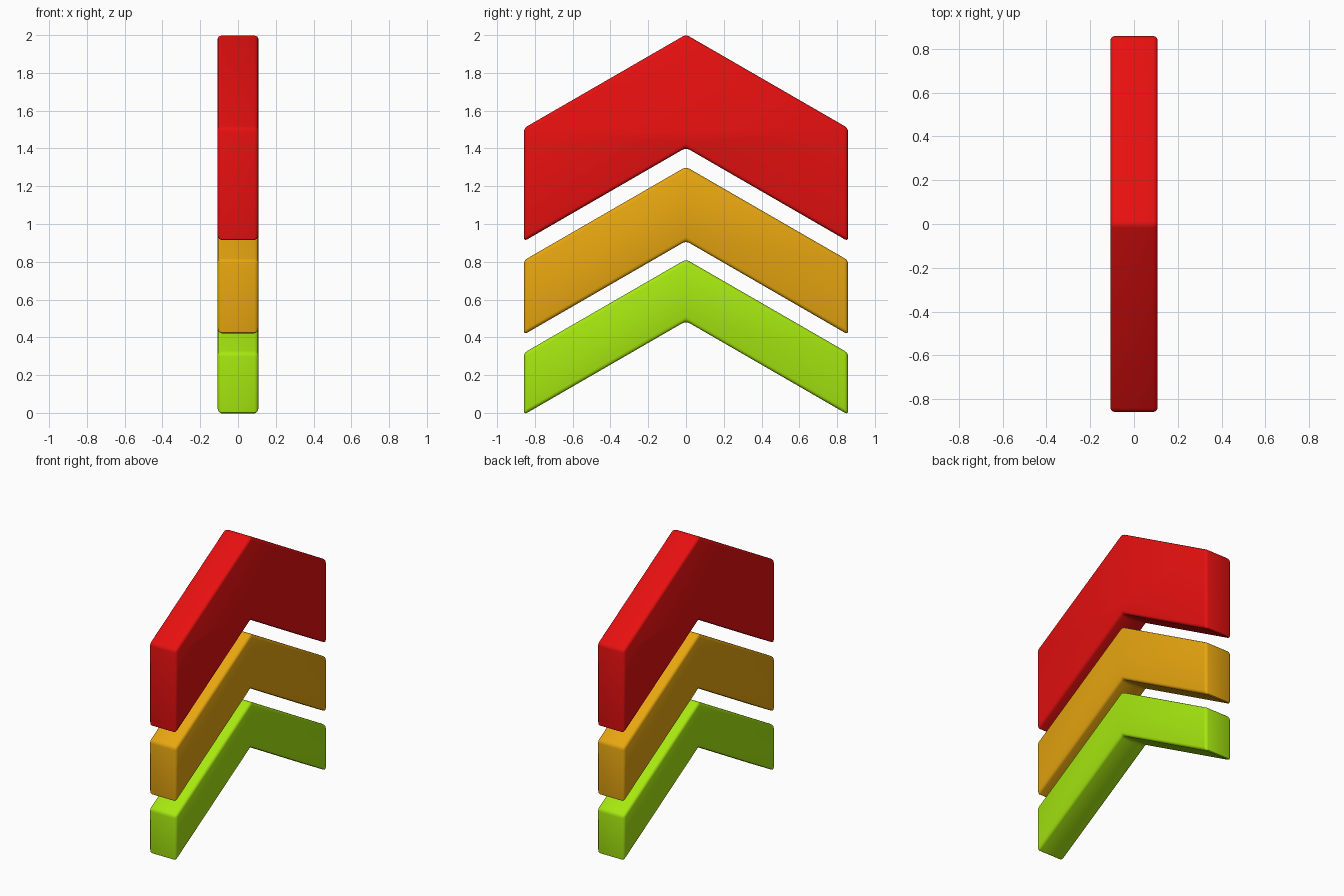
import bpy
import bmesh
import math

if "Cube" in bpy.data.objects:
    bpy.data.objects.remove(bpy.data.objects["Cube"])

HALF_THICK = 0.108
HALF_WIDTH = 0.858
DROP = HALF_WIDTH * math.tan(math.radians(30))


def chevron(name, top, bottom, color):
    # Extrude an inverted-V profile along x
    profile = [(0, top), (-HALF_WIDTH, top - DROP), (-HALF_WIDTH, bottom - DROP),
               (0, bottom), (HALF_WIDTH, bottom - DROP), (HALF_WIDTH, top - DROP)]
    bm = bmesh.new()
    face = bm.faces.new([bm.verts.new((-HALF_THICK, y, z)) for y, z in profile])
    ext = bmesh.ops.extrude_face_region(bm, geom=[face])
    verts = [g for g in ext["geom"] if isinstance(g, bmesh.types.BMVert)]
    bmesh.ops.translate(bm, verts=verts, vec=(2 * HALF_THICK, 0, 0))
    bmesh.ops.recalc_face_normals(bm, faces=bm.faces)
    mesh = bpy.data.meshes.new(name)
    bm.to_mesh(mesh)
    bm.free()
    obj = bpy.data.objects.new(name, mesh)
    bpy.context.collection.objects.link(obj)

    mat = bpy.data.materials.new(name + "_color")
    mat.diffuse_color = color
    mat.use_nodes = True
    mat.node_tree.nodes["Principled BSDF"].inputs["Base Color"].default_value = mat.diffuse_color
    mesh.materials.append(mat)

    # Small rounded edges
    bev = obj.modifiers.new("rounded_edges", "BEVEL")
    bev.width = 0.02
    bev.segments = 3
    bev.limit_method = "ANGLE"
    bev.angle_limit = math.radians(30)
    bpy.ops.object.select_all(action="DESELECT")
    obj.select_set(True)
    bpy.context.view_layer.objects.active = obj
    bpy.ops.object.modifier_apply(modifier=bev.name)
    bpy.ops.object.shade_smooth_by_angle(angle=math.radians(40))


# Three stacked arrows, thickest at the top
chevron("top_chevron", 2.003, 1.404, (0.8, 0.005, 0.005, 1))
chevron("middle_chevron", 1.303, 0.910, (0.8, 0.38, 0.005, 1))
chevron("bottom_chevron", 0.813, 0.486, (0.38, 0.8, 0.005, 1))
